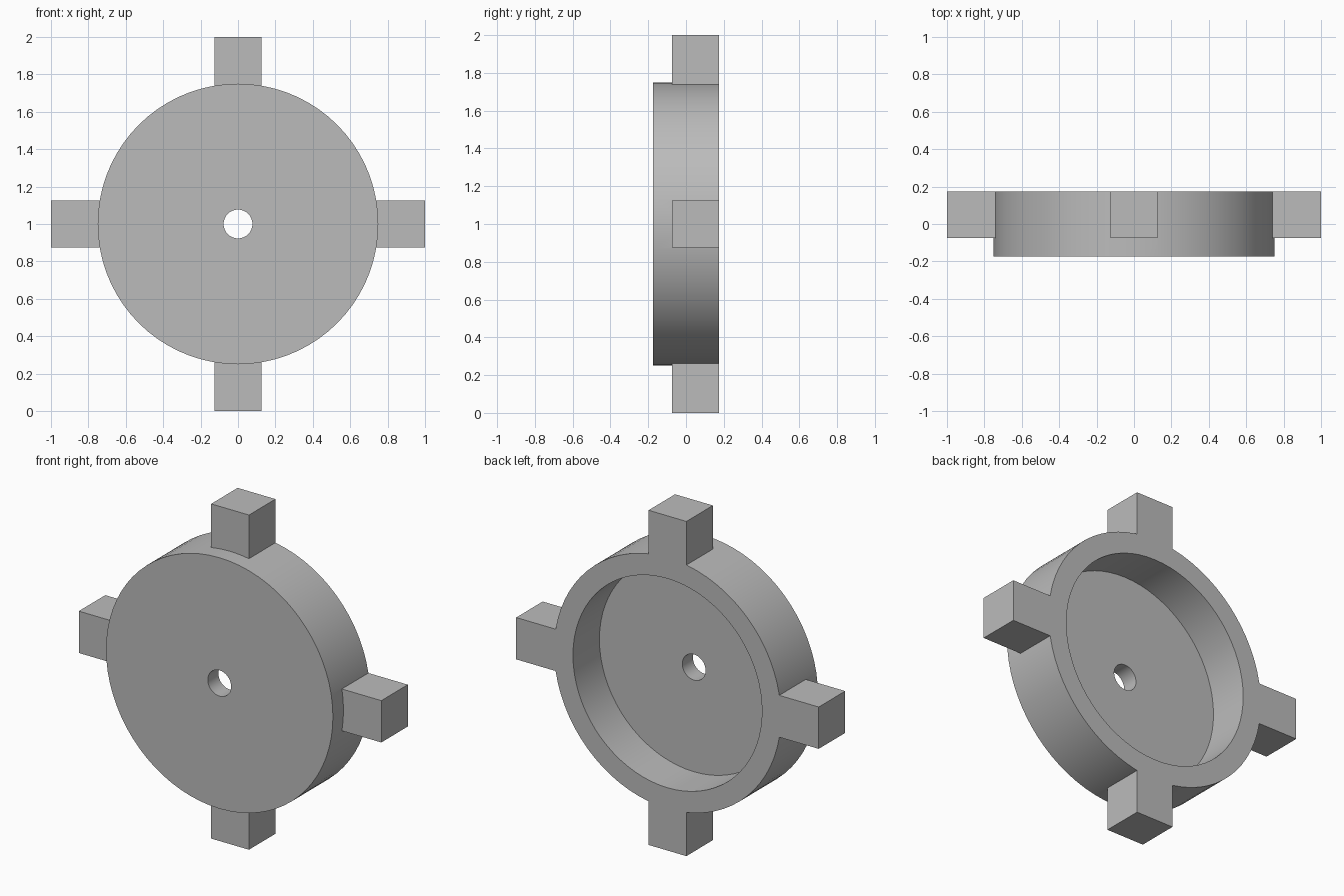
import bpy, bmesh, math
from mathutils import Matrix, Vector

old = bpy.data.objects.get("Cube")
if old:
    bpy.data.objects.remove(old, do_unlink=True)

SEGMENTS = 72
FRONT, FLOOR, BACK = -0.175, -0.075, 0.175
HOLE_R, CUP_R, RIM_R = 0.077, 0.625, 0.75
LUG_W, LUG_IN, LUG_OUT = 0.25, 0.69, 1.0
CENTRE = Vector((0, 0, 1))

grey = bpy.data.materials.new("plain_grey")
grey.use_nodes = True
colour = (0.5, 0.5, 0.5, 1)
grey.diffuse_color = colour
grey.node_tree.nodes["Principled BSDF"].inputs["Base Color"].default_value = colour


def make_object(name, bm):
    bmesh.ops.recalc_face_normals(bm, faces=bm.faces)
    mesh = bpy.data.meshes.new(name)
    bm.to_mesh(mesh)
    bm.free()
    mesh.materials.append(grey)
    obj = bpy.data.objects.new(name, mesh)
    bpy.context.collection.objects.link(obj)
    return obj


# Shallow cup with a centre hole, turned around the y axis
bm = bmesh.new()
profile = [(HOLE_R, FRONT), (RIM_R, FRONT), (RIM_R, BACK),
           (CUP_R, BACK), (CUP_R, FLOOR), (HOLE_R, FLOOR)]
verts = [bm.verts.new((r, y, CENTRE.z)) for r, y in profile]
edges = [bm.edges.new((verts[i - 1], verts[i])) for i in range(len(verts))]
bmesh.ops.spin(bm, geom=verts + edges, cent=CENTRE, axis=(0, 1, 0),
               angle=math.tau, steps=SEGMENTS, use_merge=True)
bmesh.ops.remove_doubles(bm, verts=bm.verts, dist=0.0001)
cup = make_object("round_cup", bm)

# Four square lugs, flush with the back of the rim
bm = bmesh.new()
for i in range(4):
    place = (Matrix.Translation(CENTRE)
             @ Matrix.Rotation(i * math.pi / 2, 4, 'Y')
             @ Matrix.Translation(((LUG_IN + LUG_OUT) / 2, (FLOOR + BACK) / 2, 0))
             @ Matrix.Diagonal((LUG_OUT - LUG_IN, BACK - FLOOR, LUG_W, 1)))
    bmesh.ops.create_cube(bm, size=1, matrix=place)
lugs = make_object("lugs", bm)

# Fuse the lugs into the rim
union = cup.modifiers.new("join_lugs", 'BOOLEAN')
union.operation = 'UNION'
union.solver = 'EXACT'
union.object = lugs
bpy.context.view_layer.objects.active = cup
cup.select_set(True)
bpy.ops.object.modifier_apply(modifier=union.name)
bpy.data.objects.remove(lugs, do_unlink=True)

bpy.ops.object.shade_smooth_by_angle(angle=math.radians(30))
